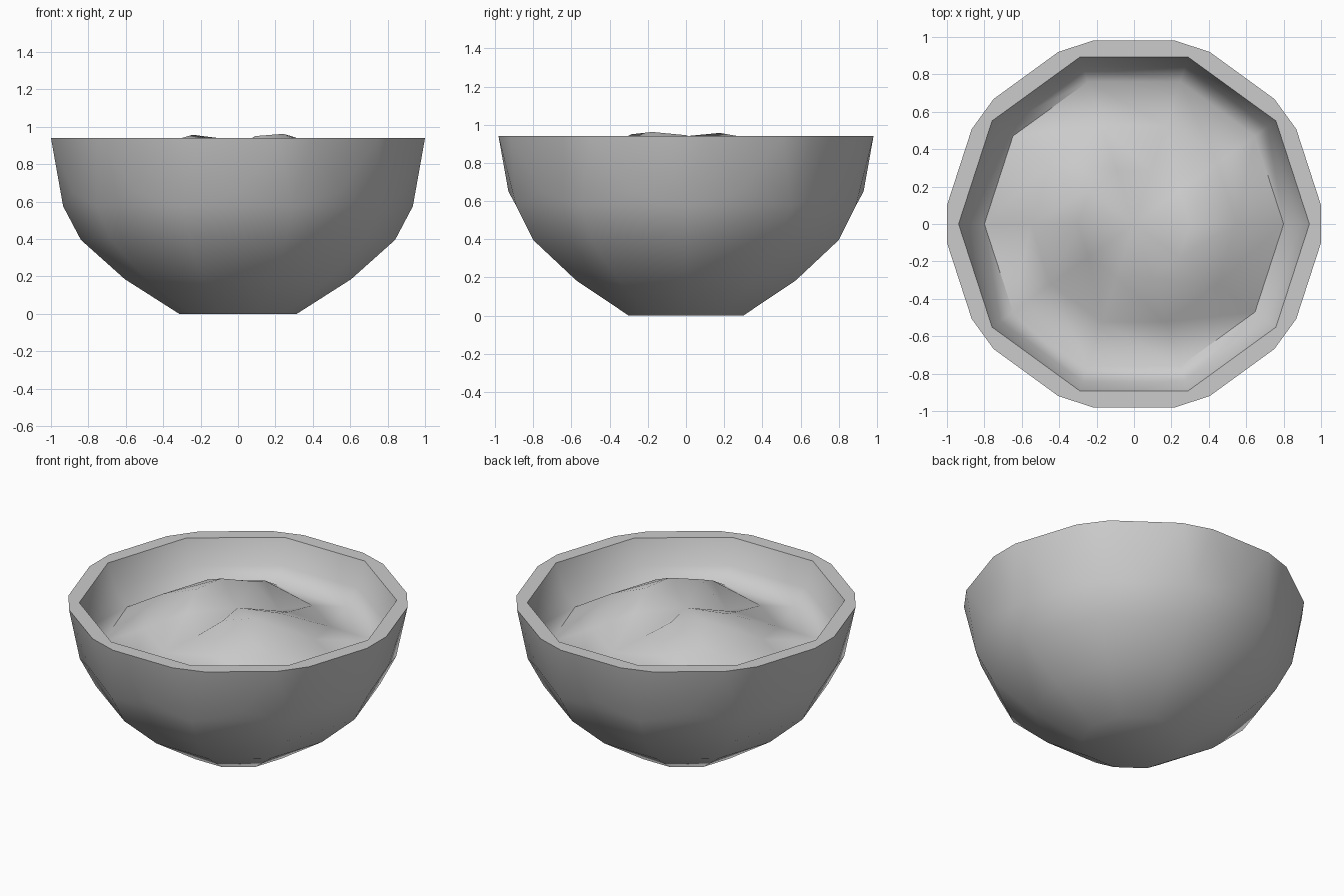
import bpy, bmesh
from math import sin, cos, radians

if "Cube" in bpy.data.objects:
    bpy.data.objects.remove(bpy.data.objects["Cube"])

N = 10
STEP = 36.0
TOP = 0.94


def vert(bm, r, deg, z):
    a = radians(deg)
    return bm.verts.new((r * cos(a), r * sin(a), z))


def ring(bm, r, z, offset=0.0):
    zs = z if isinstance(z, list) else [z] * N
    return [vert(bm, r, STEP * k + offset, zs[k]) for k in range(N)]


def bridge(bm, a, b):
    for k in range(N):
        j = (k + 1) % N
        bm.faces.new((a[k], a[j], b[j], b[k]))


def finish(bm, name, angle):
    mesh = bpy.data.meshes.new(name)
    bm.to_mesh(mesh)
    bm.free()
    ob = bpy.data.objects.new(name, mesh)
    bpy.context.collection.objects.link(ob)
    bpy.ops.object.select_all(action='DESELECT')
    ob.select_set(True)
    bpy.context.view_layer.objects.active = ob
    bpy.ops.object.shade_smooth_by_angle(angle=radians(angle))
    return ob


# Bowl: twenty-sided rim over a faceted decagonal shell
bm = bmesh.new()
lo = [vert(bm, 1.005, STEP * k - 5.7, TOP) for k in range(N)]
hi = [vert(bm, 1.005, STEP * k + 5.7, TOP) for k in range(N)]
lip = ring(bm, 0.938, TOP)
corner = ring(bm, 0.935, 0.575)
middle = ring(bm, 0.93, 0.65, STEP / 2)
for k in range(N):
    j = (k + 1) % N
    # rim top
    bm.faces.new((lo[k], hi[k], lip[k]))
    bm.faces.new((hi[k], lo[j], lip[j], lip[k]))
    # upper outer facets
    bm.faces.new((lo[k], corner[k], hi[k]))
    bm.faces.new((hi[k], middle[k], lo[j]))
    bm.faces.new((hi[k], corner[k], middle[k]))
    bm.faces.new((lo[j], middle[k], corner[j]))
    bm.faces.new((corner[k], corner[j], middle[k]))

# lower outside and base
prev = corner
for r, z in ((0.84, 0.395), (0.605, 0.185), (0.315, 0.0)):
    cur = ring(bm, r, z)
    bridge(bm, cur, prev)
    prev = cur
bm.faces.new(prev[::-1])

# inside wall, running smoothly into the filling: an uneven mound
# with two opposite dips
edge_z = [0.69, 0.68, 0.68, 0.69, 0.70] * 2
slope_z = [0.84, 0.77, 0.76, 0.83, 0.84] * 2
crest_z = [0.945, 0.87, 0.80, 0.938, 0.957, 0.94, 0.87, 0.80, 0.95, 0.962]
prev = lip
for r, z in ((0.885, 0.78), (0.80, edge_z), (0.55, slope_z), (0.30, crest_z)):
    cur = ring(bm, r, z)
    for k in range(N):
        j = (k + 1) % N
        bm.faces.new((prev[k], prev[j], cur[k]))
        bm.faces.new((prev[j], cur[j], cur[k]))
    prev = cur
peak = bm.verts.new((0, 0, 0.90))
for k in range(N):
    bm.faces.new((prev[k], prev[(k + 1) % N], peak))
finish(bm, "filled_bowl", 72)
